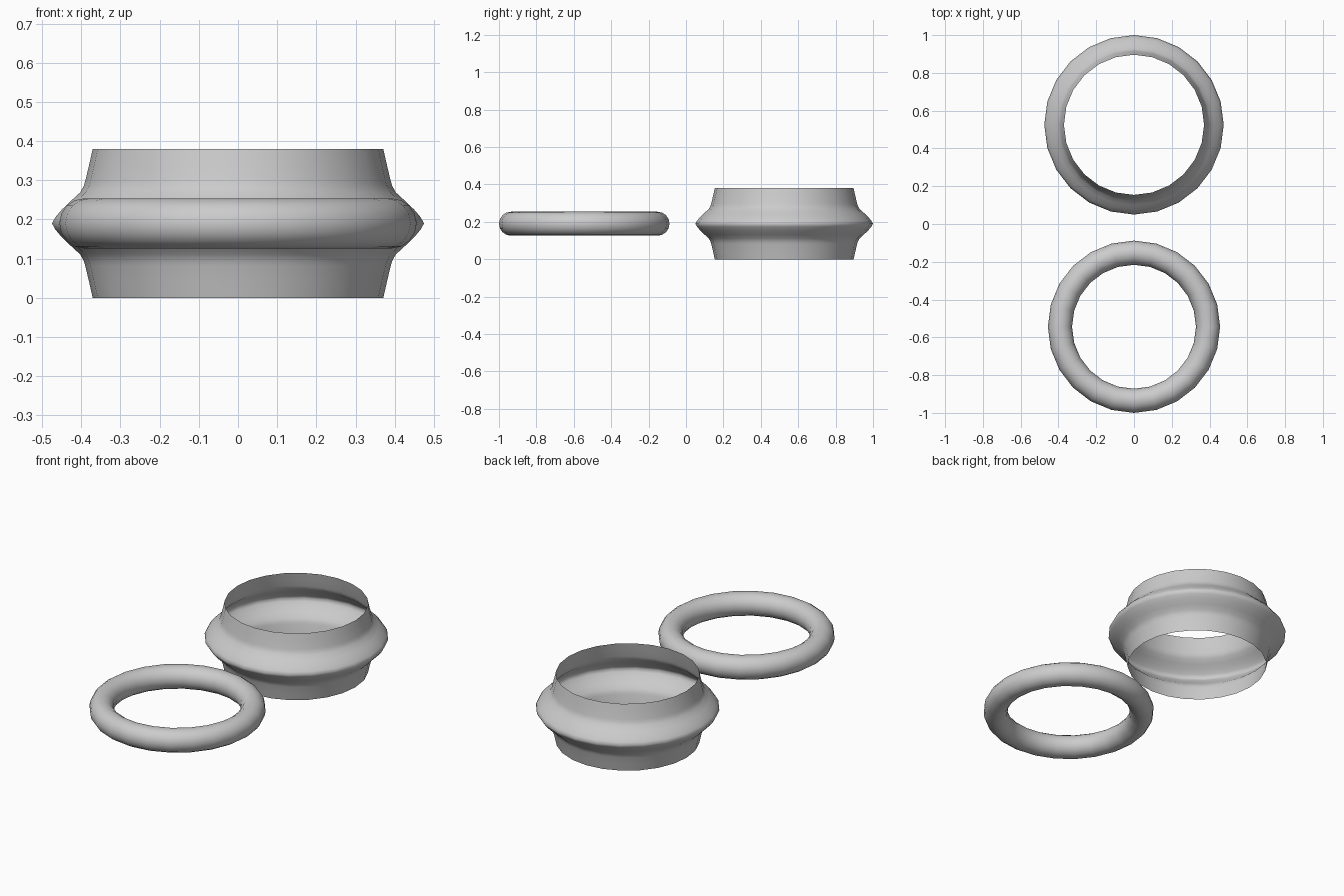
import bpy, bmesh
from math import cos, sin, tau

if "Cube" in bpy.data.objects:
    bpy.data.objects.remove(bpy.data.objects["Cube"])

SIDES = 24
MID = 0.19


def lathe(name, profile, centre_y, closed=False):
    """Revolve an (r, z) profile around a vertical axis."""
    bm = bmesh.new()
    rings = [[bm.verts.new((r * cos(tau * i / SIDES), r * sin(tau * i / SIDES), z))
              for i in range(SIDES)] for r, z in profile]
    pairs = list(zip(rings, rings[1:]))
    if closed:
        pairs.append((rings[-1], rings[0]))
    for a, b in pairs:
        for i in range(SIDES):
            j = (i + 1) % SIDES
            bm.faces.new((a[i], a[j], b[j], b[i])).smooth = True
    mesh = bpy.data.meshes.new(name)
    bm.to_mesh(mesh)
    bm.free()
    obj = bpy.data.objects.new(name, mesh)
    obj.location.y = centre_y
    bpy.context.collection.objects.link(obj)
    return obj


# Open flared band: lower half profile, mirrored about its middle height
lower = [(0.371, 0.0), (0.38, 0.04), (0.39, 0.082), (0.394, 0.095),
         (0.403, 0.111), (0.426, 0.132), (0.45, 0.155), (0.466, 0.174)]
upper = [(r, 2 * MID - z) for r, z in reversed(lower)]
lathe("flared_band", lower + [(0.475, MID)] + upper, 0.525)

# Round ring lying beside it
tube = [(0.392 + 0.064 * cos(tau * k / 16), MID + 0.064 * sin(tau * k / 16))
        for k in range(16)]
lathe("round_ring", tube, -0.544, closed=True)
